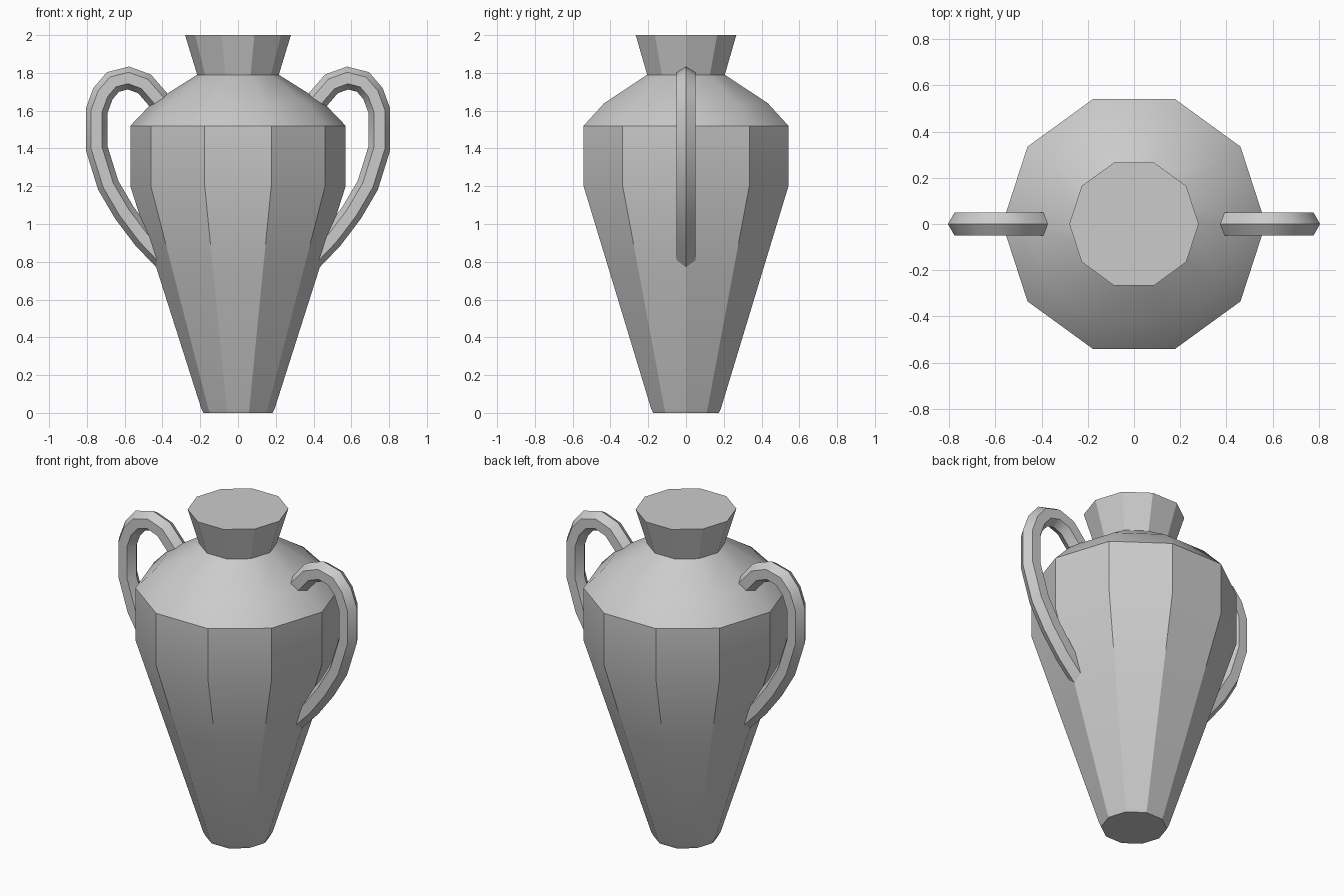
import bpy, bmesh
from math import cos, sin, pi, radians
from mathutils import Vector

if "Cube" in bpy.data.objects:
    bpy.data.objects.remove(bpy.data.objects["Cube"])


def loft(name, rings):
    """Skin a list of equal-sized vertex rings and cap both ends."""
    bm = bmesh.new()
    vs = [[bm.verts.new(p) for p in ring] for ring in rings]
    n = len(vs[0])
    for a, b in zip(vs, vs[1:]):
        for i in range(n):
            j = (i + 1) % n
            bm.faces.new((a[i], a[j], b[j], b[i]))
    bm.faces.new(vs[0])
    bm.faces.new(vs[-1])
    bmesh.ops.recalc_face_normals(bm, faces=bm.faces)
    mesh = bpy.data.meshes.new(name)
    bm.to_mesh(mesh)
    bm.free()
    ob = bpy.data.objects.new(name, mesh)
    bpy.context.collection.objects.link(ob)
    bpy.ops.object.select_all(action='DESELECT')
    ob.select_set(True)
    bpy.context.view_layer.objects.active = ob
    bpy.ops.object.shade_smooth_by_angle(angle=radians(32))
    return ob


# Ten-sided vase body: (radius, height)
PROFILE = [(0.183, 0), (0.195, 0.025), (0.42, 0.73), (0.57, 1.2), (0.57, 1.52),
           (0.455, 1.64), (0.216, 1.79), (0.28, 2.0)]
loft("vase_body", [[(r * cos(i * pi / 5), r * sin(i * pi / 5), z) for i in range(10)]
                   for r, z in PROFILE])

# Handle centre line in the x-z plane, swept with a hexagon
PATH = [(0.415, 1.65), (0.495, 1.742), (0.58, 1.773), (0.662, 1.752), (0.715, 1.69),
        (0.748, 1.60), (0.748, 1.40), (0.687, 1.205), (0.602, 1.06), (0.50, 0.925),
        (0.39, 0.81)]
R = 0.058


def handle(name, side):
    pts = [Vector(p) for p in PATH]
    rings = []
    for k, p in enumerate(pts):
        before = (p - pts[k - 1]).normalized() if k else None
        after = (pts[k + 1] - p).normalized() if k + 1 < len(pts) else None
        t = ((before or after) + (after or before)).normalized()
        nrm = Vector((-t.y, t.x))
        miter = 1 / t.dot(after or before)
        ring = []
        for i in range(6):
            q = p + nrm * (R * miter * cos(i * pi / 3))
            ring.append((side * q.x, R * sin(i * pi / 3), q.y))
        rings.append(ring)
    return loft(name, rings)


handle("handle_right", 1)
handle("handle_left", -1)
